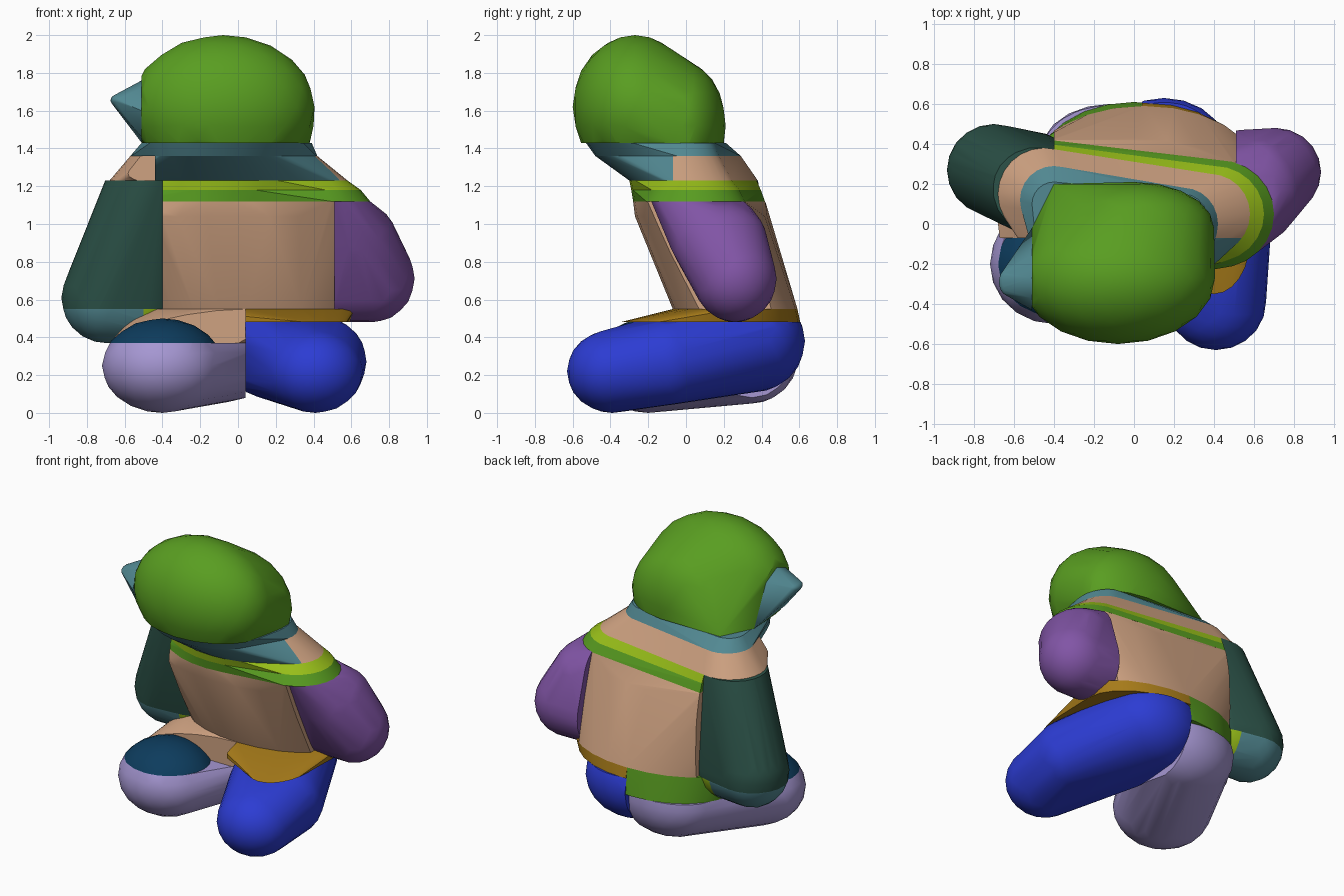
import bpy
import bmesh
from math import cos, sin, pi, radians
from mathutils import Vector

default_cube = bpy.data.objects.get("Cube")
if default_cube:
    bpy.data.objects.remove(default_cube, do_unlink=True)


def make_material(name, colour):
    material = bpy.data.materials.new(name)
    material.use_nodes = True
    rgba = (*colour, 1)
    material.diffuse_color = rgba
    shader = material.node_tree.nodes["Principled BSDF"]
    shader.inputs["Base Color"].default_value = rgba
    shader.inputs["Roughness"].default_value = .8
    return material


green = make_material("leaf green", (.1, .34, .015))
teal = make_material("dusty teal", (.085, .25, .29))
tan = make_material("warm tan", (.62, .36, .22))
forest = make_material("forest green", (.025, .085, .065))
purple = make_material("purple", (.22, .09, .38))
lime = make_material("lime", (.32, .53, .01))
gold = make_material("dark gold", (.39, .2, .01))
blue = make_material("royal blue", (.025, .045, .65))
lavender = make_material("lavender", (.38, .31, .65))
navy = make_material("navy", (.004, .045, .11))


def ball(centre, radii):
    """Points of a faceted ellipsoid."""
    bm = bmesh.new()
    bmesh.ops.create_icosphere(bm, subdivisions=3, radius=1)
    points = [Vector(centre) + v.co * Vector(radii) for v in bm.verts]
    bm.free()
    return points


def outline(z, *ellipses, sides=24):
    """Points of level ellipses, each given as x, y and two radii."""
    angles = [2 * pi * i / sides for i in range(sides)]
    return [Vector((x + rx * cos(a), y + ry * sin(a), z))
            for x, y, rx, ry in ellipses for a in angles]


def wrap(bm):
    """Replace the mesh by its convex hull."""
    bmesh.ops.delete(bm, geom=list(bm.edges), context='EDGES_FACES')
    bmesh.ops.convex_hull(bm, input=list(bm.verts))
    loose = [v for v in bm.verts if not v.link_faces]
    bmesh.ops.delete(bm, geom=loose, context='VERTS')


def part(name, material, points, **limits):
    """Convex solid around the points, trimmed flat by limits along each axis."""
    bm = bmesh.new()
    for point in points:
        bm.verts.new(point)
    wrap(bm)
    for axis, (low, high) in limits.items():
        for bound, sign in ((low, -1), (high, 1)):
            if bound is None:
                continue
            normal = Vector([sign * (axis == a) for a in "xyz"])
            bmesh.ops.bisect_plane(
                bm, geom=list(bm.verts) + list(bm.edges) + list(bm.faces),
                dist=1e-5, plane_co=normal * sign * bound,
                plane_no=normal, clear_outer=True)
            wrap(bm)
    bmesh.ops.dissolve_limit(bm, angle_limit=radians(1),
                             verts=list(bm.verts), edges=list(bm.edges))
    bmesh.ops.recalc_face_normals(bm, faces=list(bm.faces))
    mesh = bpy.data.meshes.new(name)
    bm.to_mesh(mesh)
    bm.free()
    mesh.materials.append(material)
    obj = bpy.data.objects.new(name, mesh)
    bpy.context.collection.objects.link(obj)
    bpy.ops.object.select_all(action='DESELECT')
    obj.select_set(True)
    bpy.context.view_layer.objects.active = obj
    bpy.ops.object.shade_smooth_by_angle(angle=radians(30))


# Body outlines from neck to hips: right side, left side and front bulge
neck_top = outline(1.43, (-.4, .1, .11, .11), (.25, -.05, .14, .2),
                   (-.06, -.2, .42, .33))
neck_base = outline(1.36, (-.4, .12, .17, .17), (.25, 0, .17, .18),
                    (-.08, -.2, .38, .28))
shoulder_line = outline(1.23, (-.45, .15, .23, .23), (.38, .05, .2, .2),
                        (0, -.05, .42, .25))
stripe_line = outline(1.18, (-.43, .15, .25, .25), (.4, .05, .25, .24),
                      (-.02, -.01, .43, .28))
chest_line = outline(1.12, (-.42, .14, .27, .28), (.42, .05, .28, .27),
                     (-.05, .02, .45, .3))
belly_line = outline(1.04, (0, .08, .64, .35))
waist_line = outline(.55, (.05, .26, .57, .33))
hip_line = outline(.48, (.05, .26, .54, .345), (.4, -.08, .18, .27))

# Head, sloping to the back, with one pointed ear
part("head", green,
     ball((-.08, -.27, 1.62), (.485, .33, .38))
     + ball((0, -.02, 1.52), (.4, .23, .34))
     + [Vector((-.4, .2, 1.43)), Vector((-.51, -.02, 1.43))],
     x=(-.51, None), z=(1.43, None))
ear_root = [Vector((-.51, y, z)) for y, z in
            ((-.43, 1.6), (-.37, 1.72), (-.27, 1.76), (-.15, 1.7),
             (-.02, 1.43), (-.36, 1.46))]
part("right_ear", teal,
     ear_root + ball((-.625, -.29, 1.655), (.05, .07, .035)))

# Neck, collar and shoulders
part("neck", teal, neck_top + neck_base)
part("collar_front", teal, neck_base + shoulder_line,
     x=(-.44, None), y=(None, -.07))
part("shoulders", tan, neck_base + shoulder_line, y=(-.07, None))

# Chest bands and torso
part("upper_chest_band", lime, shoulder_line + stripe_line, x=(-.4, None))
part("lower_chest_band", green, stripe_line + chest_line, x=(-.4, None))
part("torso", tan, chest_line + belly_line + waist_line, x=(-.4, .51))

# Arms, flush with the shoulder and chest outlines, and the right hand
right_arm = (ball((-.7, .27, .61), (.235, .23, .24))
             + ball((-.5, .26, .6), (.2, .2, .23))
             + ball((-.47, .16, 1.22), (.22, .22, .24))
             + [p for p in shoulder_line if p.x < -.35 and p.y > -.14])
part("right_arm", forest, right_arm, x=(None, -.4), z=(.55, 1.23))
part("right_hand", teal, right_arm, x=(None, -.5), z=(None, .55))
part("right_cuff", lime, right_arm, x=(-.5, -.4), z=(None, .55))
part("left_arm", purple,
     ball((.71, .26, .71), (.225, .22, .23))
     + ball((.53, .26, .7), (.2, .21, .22))
     + ball((.62, .17, .92), (.22, .26, .2))
     + [p for p in chest_line if p.x > .3 and p.y > -.2],
     x=(.51, None), z=(None, 1.12))

# Hips
part("left_hip", gold, waist_line + hip_line, x=(.04, None))
part("right_hip", tan,
     waist_line + outline(.37, (-.38, 0, .3, .3), (0, .1, .1, .15)),
     x=(None, .04), y=(-.07, .25))
part("seat_back", green, waist_line + outline(.37, (0, .25, .5, .36)),
     x=(-.5, .04), y=(.25, None))

# Legs and the upper side of the right foot
part("left_leg", blue,
     ball((.41, -.39, .22), (.25, .24, .22))
     + ball((.46, -.1, .27), (.22, .22, .23))
     + ball((.15, .1, .28), (.2, .2, .2))
     + ball((.15, .36, .38), (.32, .27, .27)),
     x=(.04, None), z=(None, .48))
right_foot = ball((-.4, -.2, .25), (.32, .3, .25))
part("right_leg", lavender,
     right_foot + ball((-.12, .35, .32), (.35, .25, .27)),
     x=(None, .04), z=(None, .37))
part("right_foot_top", navy, right_foot, y=(None, -.07), z=(.37, None))
